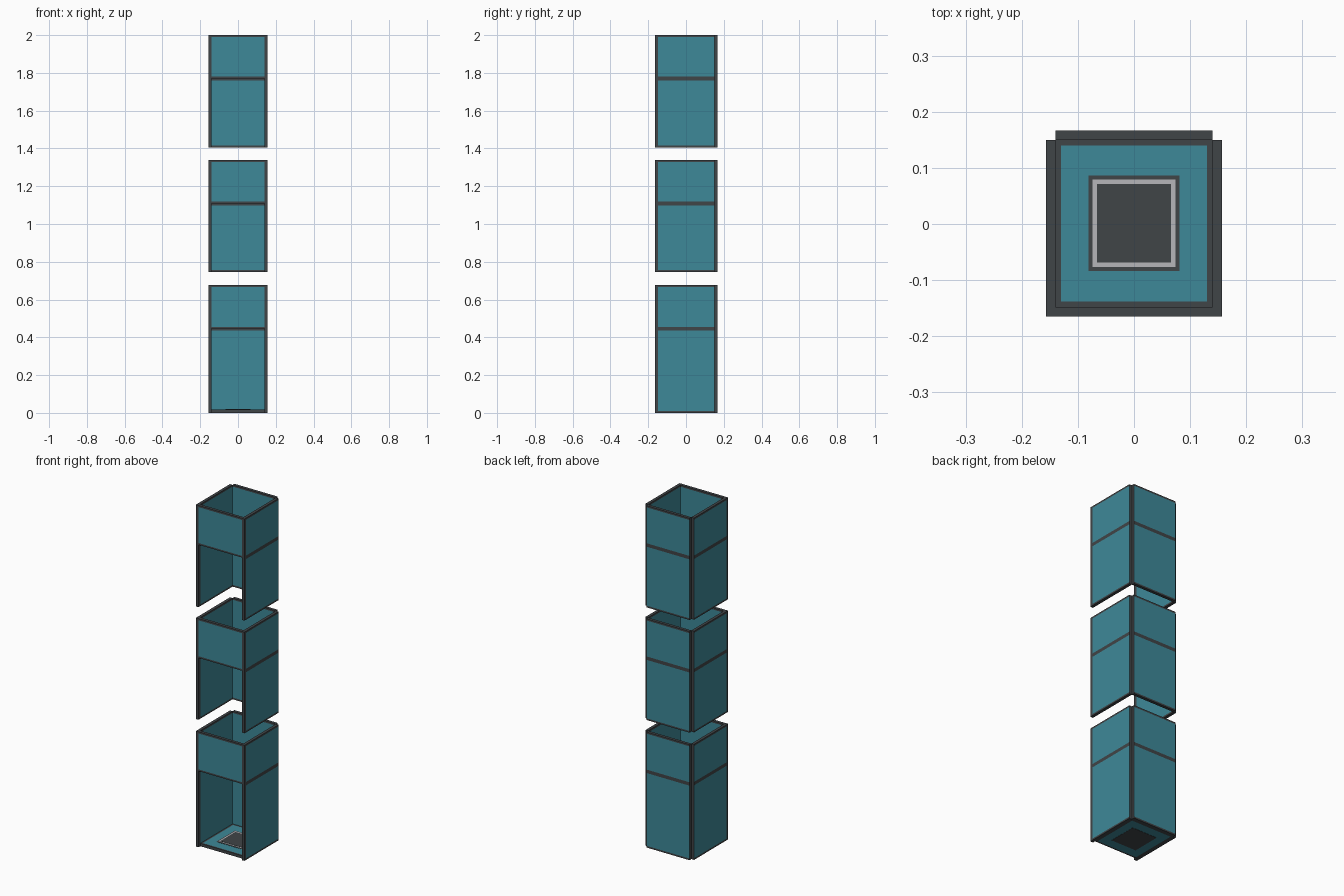
import bpy, bmesh

if "Cube" in bpy.data.objects:
    bpy.data.objects.remove(bpy.data.objects["Cube"])

def material(name, rgb):
    m = bpy.data.materials.new(name)
    m.diffuse_color = (*rgb, 1)
    m.use_nodes = True
    m.node_tree.nodes["Principled BSDF"].inputs["Base Color"].default_value = m.diffuse_color
    return m

TEAL = material("teal", (0.048, 0.25, 0.315))
DARK = material("charcoal", (0.051, 0.058, 0.063))
LIGHT = material("light_grey", (0.47, 0.47, 0.49))

def add_box(bm, lo, hi, teal_axis=None):
    """Box between two corners; faces along teal_axis get slot 0, the rest slot 1."""
    v = [bm.verts.new((x, y, z)) for x in (lo[0], hi[0])
         for y in (lo[1], hi[1]) for z in (lo[2], hi[2])]
    for axis, idx in ((0, (0, 1, 3, 2)), (0, (4, 6, 7, 5)), (1, (0, 4, 5, 1)),
                      (1, (2, 3, 7, 6)), (2, (0, 2, 6, 4)), (2, (1, 5, 7, 3))):
        f = bm.faces.new([v[i] for i in idx])
        f.material_index = 0 if axis == teal_axis else 1

def finish(name, bm, mats=(TEAL, DARK)):
    me = bpy.data.meshes.new(name)
    bm.to_mesh(me)
    bm.free()
    for m in mats:
        me.materials.append(m)
    bpy.context.collection.objects.link(bpy.data.objects.new(name, me))

X0, X1 = 0.14, 0.157            # inner and outer side planes
YF0, YF1 = -0.165, -0.148       # front panel
YB0, YB1 = 0.15, 0.167          # back panel
RAIL = 0.01                     # dark edge strip height

def panel(name, lo, hi, axis):
    """Wall panel: teal sheet between a dark bottom and top strip."""
    bm = bmesh.new()
    z0, z1 = lo[2], hi[2]
    for a, b, t in ((z0, z0 + RAIL, None), (z0 + RAIL, z1 - RAIL, axis), (z1 - RAIL, z1, None)):
        add_box(bm, (lo[0], lo[1], a), (hi[0], hi[1], b), t)
    finish(name, bm)

# Three stacked storeys, each open in the lower front
for level, z0, z1 in (("lower", 0, 0.676), ("middle", 0.746, 1.338), ("upper", 1.405, 2.0)):
    seam = z1 - 0.23
    for part, a, b in (("base", z0, seam), ("top", seam, z1)):
        panel(f"{level}_back_{part}_panel", (-X0, YB0, a), (X0, YB1, b), 1)
        for side, xa, xb in (("left", -X1, -X0), ("right", X0, X1)):
            panel(f"{level}_{side}_{part}_panel", (xa, YF1, a), (xb, YB0, b), 0)
    panel(f"{level}_front_panel", (-X0, YF0, seam), (X0, YF1, z1), 1)
    # front corner posts
    for side, xa, xb in (("left", -X1, -X0), ("right", X0, X1)):
        bm = bmesh.new()
        add_box(bm, (xa, YF0, z0), (xb, YF1, z1))
        finish(f"{level}_{side}_front_post", bm)

# Floor: dark border around a teal slab
FT = 0.017
bm = bmesh.new()
add_box(bm, (-0.13, -0.138, 0), (0.13, 0.14, FT), 2)
add_box(bm, (-X0, YF1, 0), (X0, -0.138, FT))
add_box(bm, (-X0, 0.14, 0), (X0, YB0, FT))
for xa, xb in ((-X0, -0.13), (0.13, X0)):
    add_box(bm, (xa, -0.138, 0), (xb, 0.14, FT))
finish("floor", bm)

# Square floor hatch: dark plug, light frame, dark centre
for name, r, za, zb, mat in (("hatch_plug", 0.081, -0.0, 0.018, DARK),
                             ("hatch_frame", 0.074, 0.018, 0.019, LIGHT),
                             ("hatch_centre", 0.066, 0.019, 0.020, DARK)):
    bm = bmesh.new()
    add_box(bm, (-r, 0.001 - r - 0.004, za), (r, 0.001 + r + 0.004, zb))
    finish(name, bm, (mat, mat))

# Dark hatch underside plate
bm = bmesh.new()
add_box(bm, (-0.081, -0.084, -0.001), (0.081, 0.086, 0))
finish("hatch_underside", bm, (DARK, DARK))
